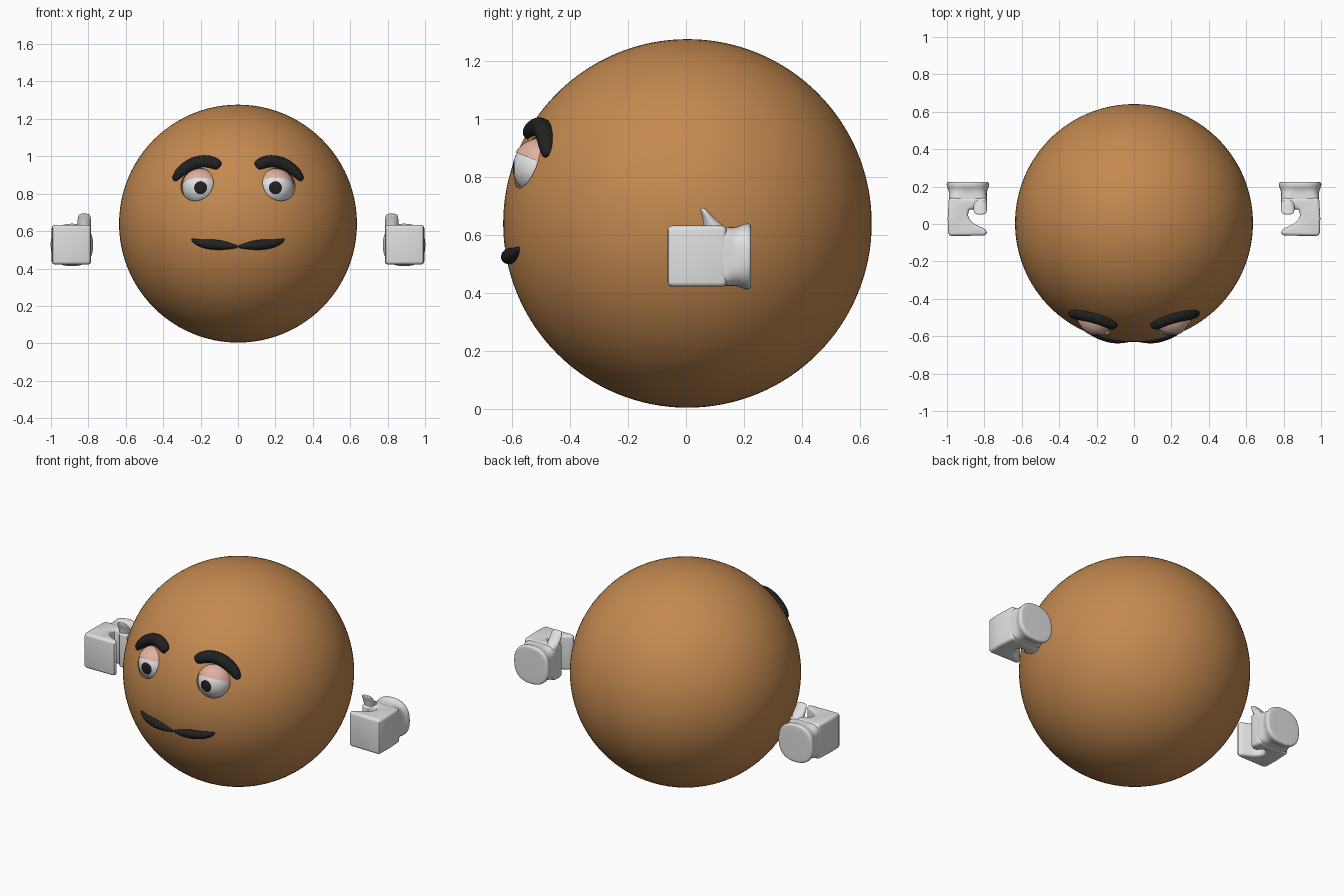
import bpy, bmesh
from math import cos, sin, pi, sqrt, copysign, radians
from mathutils import Vector, Matrix

if "Cube" in bpy.data.objects:
    bpy.data.objects.remove(bpy.data.objects["Cube"])

HEAD = Vector((0, 0.005, 0.64))
HEAD_R = 0.636
EYE = Vector((0.2, -0.5, 0.832))
EYE_R = 0.098
X, Y, Z = Vector((1, 0, 0)), Vector((0, 1, 0)), Vector((0, 0, 1))


def material(name, rgb):
    m = bpy.data.materials.new(name)
    m.use_nodes = True
    m.diffuse_color = (*rgb, 1)
    m.node_tree.nodes["Principled BSDF"].inputs["Base Color"].default_value = (*rgb, 1)
    return m


SKIN = material("tan skin", (0.55, 0.25, 0.08))
GLOVE = material("glove white", (0.75, 0.75, 0.75))
EYE_WHITE = material("eye white", (0.78, 0.78, 0.78))
LID = material("eyelid pink", (0.74, 0.44, 0.36))
BLACK = material("soft black", (0.015, 0.015, 0.015))


def add_object(name, bm, *mats):
    bmesh.ops.recalc_face_normals(bm, faces=bm.faces)
    mesh = bpy.data.meshes.new(name)
    bm.to_mesh(mesh)
    bm.free()
    ob = bpy.data.objects.new(name, mesh)
    bpy.context.collection.objects.link(ob)
    for m in mats:
        mesh.materials.append(m)
    return ob


def finish(ob, pair=True, angle=40):
    """Mirror a pair, apply the modifiers and shade smooth."""
    if pair:
        ob.modifiers.new("mirror", 'MIRROR').use_mirror_merge = False
    bpy.ops.object.select_all(action='DESELECT')
    bpy.context.view_layer.objects.active = ob
    ob.select_set(True)
    bpy.ops.object.convert(target='MESH')
    bpy.ops.object.shade_smooth_by_angle(angle=radians(angle))


def sphere(center, r, seg, rings):
    """Sphere whose poles face front and back."""
    bm = bmesh.new()
    bmesh.ops.create_uvsphere(bm, u_segments=seg, v_segments=rings, radius=r,
                              matrix=Matrix.Translation(center) @ Matrix.Rotation(pi / 2, 4, 'X'))
    return bm


def ring(c, u, v, ru, rv, power=2, n=20):
    """Superellipse cross-section; a higher power is squarer."""
    def f(t):
        return copysign(abs(t) ** (2 / power), t)
    return [c + u * ru * f(cos(2 * pi * i / n)) + v * rv * f(sin(2 * pi * i / n))
            for i in range(n)]


def loft(name, rings, mat):
    bm = bmesh.new()
    rows = [[bm.verts.new(p) for p in r] for r in rings]
    n = len(rows[0])
    for a, b in zip(rows, rows[1:]):
        for i in range(n):
            j = (i + 1) % n
            bm.faces.new((a[i], a[j], b[j], b[i]))
    bm.faces.new(rows[0])
    bm.faces.new(rows[-1])
    ob = add_object(name, bm, mat)
    ob.modifiers.new("smooth", 'SUBSURF').levels = 2
    finish(ob, angle=60)
    return ob


def on_face(x, z):
    """Point on the front of the head."""
    return Vector((x, HEAD.y - sqrt(HEAD_R ** 2 - x * x - (z - HEAD.z) ** 2), z))


def hair_strip(name, path):
    """Tapered tuft that follows the head; path holds x, z, thickness."""
    pts = [on_face(x, z) for x, z, r in path]
    rings = []
    for i, p in enumerate(pts):
        tangent = (pts[min(i + 1, len(pts) - 1)] - pts[max(i - 1, 0)]).normalized()
        out = (p - HEAD).normalized()
        rings.append(ring(p, out, tangent.cross(out), path[i][2], path[i][2], n=12))
    return loft(name, rings, BLACK)


# Head with two hollow eye sockets
head = add_object("head", sphere(HEAD, HEAD_R, 96, 64), SKIN)
cutters = []
for side in (-1, 1):
    c = Vector((side * EYE.x, EYE.y, EYE.z))
    cutter = add_object("socket_cutter", sphere(c, EYE_R + 0.009, 48, 32), SKIN)
    cutter.hide_render = True
    cut = head.modifiers.new("socket", 'BOOLEAN')
    cut.operation = 'DIFFERENCE'
    cut.object = cutter
    cutters.append(cutter)
finish(head, pair=False)
for cutter in cutters:
    bpy.data.objects.remove(cutter)

# Eyeballs with the pupil on the front cap
bm = sphere(EYE, EYE_R, 32, 26)
for f in bm.faces:
    d = (f.calc_center_median() - EYE).normalized()
    f.material_index = int(-d.y > cos(radians(20.8)))
finish(add_object("eyeballs", bm, EYE_WHITE, BLACK))

# Drooping upper eyelids
bm = sphere(EYE, EYE_R + 0.005, 40, 28)
bmesh.ops.bisect_plane(bm, geom=bm.verts[:] + bm.edges[:] + bm.faces[:],
                       plane_co=EYE + Z * 0.018, plane_no=(0, 0.4, 1), clear_inner=True)
finish(add_object("eyelids", bm, LID))

# Eyebrows and moustache
hair_strip("eyebrows", [(0.095, 0.945, 0.016), (0.105, 0.95, 0.03), (0.14, 0.968, 0.036),
                        (0.19, 0.975, 0.037), (0.25, 0.957, 0.037), (0.3, 0.922, 0.034),
                        (0.33, 0.888, 0.026), (0.342, 0.868, 0.012)])
hair_strip("moustache", [(0.0, 0.517, 0.006), (0.02, 0.518, 0.012), (0.06, 0.522, 0.022),
                         (0.11, 0.527, 0.03), (0.17, 0.53, 0.027), (0.22, 0.54, 0.018),
                         (0.25, 0.557, 0.006)])

# Curled hand, extruded upward from its outline
outline = [(0.805, -0.062), (0.975, -0.064), (0.988, -0.06), (0.994, -0.047), (0.996, 0.03),
           (0.99, 0.14), (0.79, 0.14), (0.785, 0.085), (0.79, 0.064), (0.81, 0.052),
           (0.834, 0.054), (0.848, 0.07), (0.866, 0.083), (0.882, 0.074), (0.888, 0.05),
           (0.882, 0.03), (0.866, 0.01), (0.84, -0.007), (0.81, -0.02), (0.792, -0.032),
           (0.786, -0.045), (0.792, -0.057)]
bm = bmesh.new()
base = bm.faces.new([bm.verts.new((x, y, 0.422)) for x, y in outline])
top = bmesh.ops.extrude_face_region(bm, geom=[base])["geom"]
bmesh.ops.translate(bm, vec=(0, 0, 0.21), verts=[v for v in top if isinstance(v, bmesh.types.BMVert)])
hand = add_object("hands", bm, GLOVE)
bevel = hand.modifiers.new("round", 'BEVEL')
bevel.width = 0.016
bevel.segments = 4
bevel.limit_method = 'ANGLE'
bevel.angle_limit = radians(60)
finish(hand)

# Wrist running from the square palm to the round flared cuff
wrist = [(0.1, 0.09, 7), (0.115, 0.102, 7), (0.14, 0.103, 5), (0.165, 0.101, 3.6),
         (0.185, 0.105, 2.8), (0.2, 0.113, 2.5), (0.216, 0.115, 2.4), (0.224, 0.111, 2.4),
         (0.225, 0.09, 2.4)]
loft("cuffs", [ring(Vector((0.888, y, 0.526)), X, Z, r, r, p, 32) for y, r, p in wrist], GLOVE)

# Thumb, leaning forward
thumb = [(0.56, 0.12, 0.034, 0.045), (0.61, 0.11, 0.036, 0.045), (0.637, 0.092, 0.036, 0.032),
         (0.66, 0.077, 0.036, 0.02), (0.684, 0.063, 0.034, 0.014), (0.694, 0.057, 0.024, 0.008)]
loft("thumbs", [ring(Vector((0.822, y, z)), X, Y, rx, ry) for z, y, rx, ry in thumb], GLOVE)
